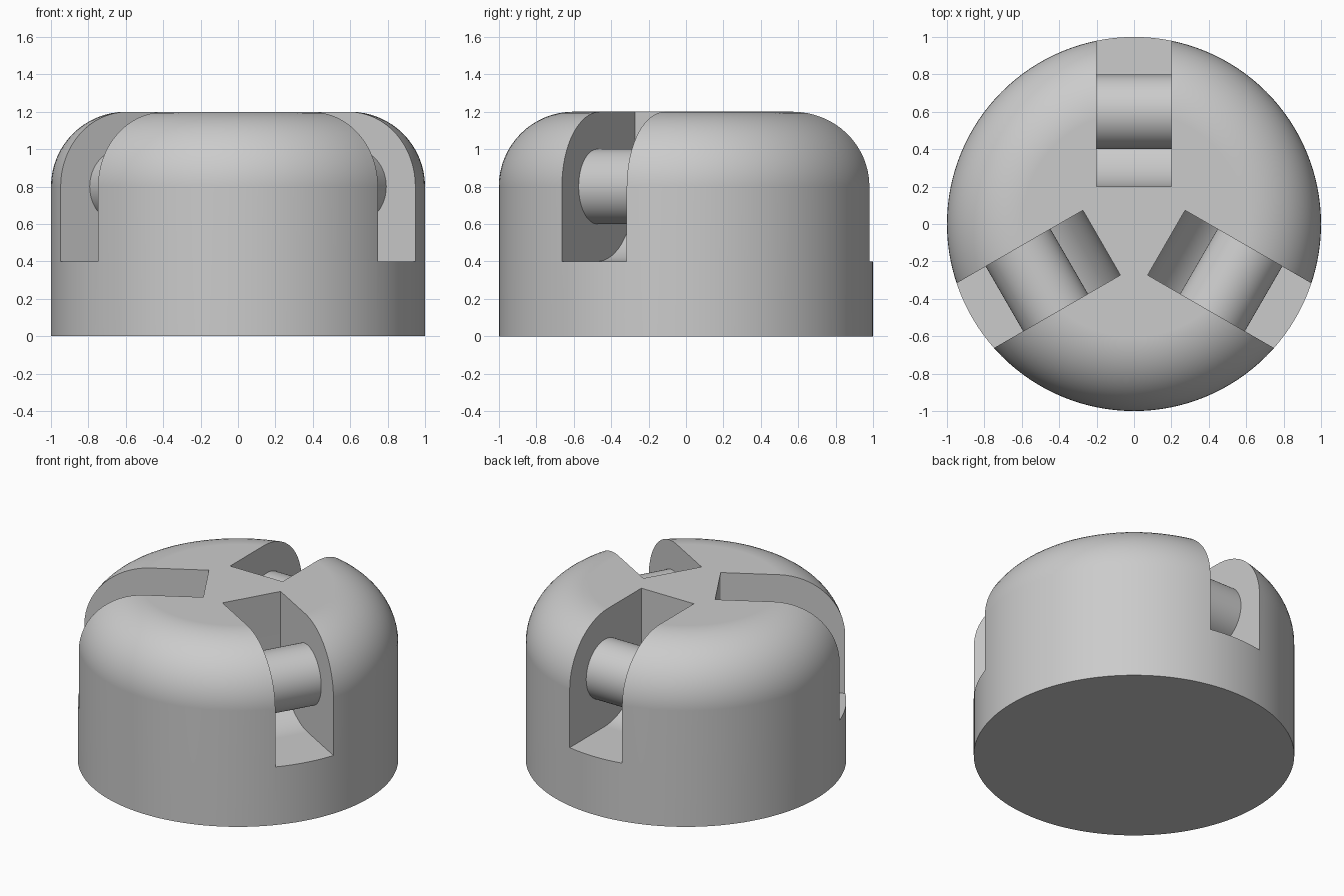
import bpy, bmesh
from math import radians, sin, cos, pi
from mathutils import Matrix, Vector

default = bpy.data.objects.get("Cube")
if default:
    bpy.data.objects.remove(default, do_unlink=True)

grey = bpy.data.materials.new("light_grey")
grey.use_nodes = True
COLOUR = (0.6, 0.6, 0.6, 1)
grey.diffuse_color = COLOUR
grey.node_tree.nodes["Principled BSDF"].inputs["Base Color"].default_value = COLOUR

HEIGHT, SLOT_WIDTH, ROUND = 1.2, 0.4, 0.4
BAR_R, BAR_Z = 0.6, 0.8          # bar distance from the axis, and height


def make_object(name, bm):
    bmesh.ops.recalc_face_normals(bm, faces=bm.faces[:])
    mesh = bpy.data.meshes.new(name)
    bm.to_mesh(mesh)
    bm.free()
    mesh.materials.append(grey)
    obj = bpy.data.objects.new(name, mesh)
    bpy.context.collection.objects.link(obj)
    return obj


def activate(obj):
    bpy.ops.object.select_all(action='DESELECT')
    obj.select_set(True)
    bpy.context.view_layer.objects.active = obj


# Body: a cylinder with a generously rounded top rim
bm = bmesh.new()
bmesh.ops.create_cone(bm, cap_ends=True, segments=128, radius1=1, radius2=1,
                      depth=HEIGHT, matrix=Matrix.Translation((0, 0, HEIGHT / 2)))
rim = [e for e in bm.edges if all(v.co.z > HEIGHT - 0.01 for v in e.verts)]
bmesh.ops.bevel(bm, geom=rim, offset=ROUND, offset_type='OFFSET', segments=16,
                profile=0.5, affect='EDGES')
body = make_object("body", bm)


def slot_cutter(name, turn):
    """Radial slot with a curved inner floor centred on the bar."""
    arc = [(BAR_R - ROUND * cos(a), BAR_Z - ROUND * sin(a))
           for a in (i * pi / 32 for i in range(17))]
    profile = arc + [(1.3, BAR_Z - ROUND), (1.3, 1.5), (BAR_R - ROUND, 1.5)]
    bm = bmesh.new()
    face = bm.faces.new([bm.verts.new((r, -SLOT_WIDTH / 2, z)) for r, z in profile])
    ext = bmesh.ops.extrude_face_region(bm, geom=[face])
    moved = [g for g in ext["geom"] if isinstance(g, bmesh.types.BMVert)]
    bmesh.ops.translate(bm, verts=moved, vec=Vector((0, SLOT_WIDTH, 0)))
    bm.transform(turn)
    return make_object(name, bm)


def cross_bar(name, turn):
    place = turn @ Matrix.Translation((BAR_R, 0, BAR_Z)) @ Matrix.Rotation(pi / 2, 4, 'X')
    bm = bmesh.new()
    bmesh.ops.create_cone(bm, cap_ends=True, segments=64, radius1=0.2, radius2=0.2,
                          depth=SLOT_WIDTH + 0.01, matrix=place)
    return make_object(name, bm)


# Three slots around the axis, each bridged by a round bar
parts = [body]
for label, angle in (("back", 90), ("front_right", 210), ("front_left", 330)):
    turn = Matrix.Rotation(radians(angle), 4, 'Z')
    cutter = slot_cutter(label + "_slot_cutter", turn)
    cutter.hide_render = True
    activate(body)
    cut = body.modifiers.new("slot", 'BOOLEAN')
    cut.operation, cut.solver, cut.object = 'DIFFERENCE', 'EXACT', cutter
    bpy.ops.object.modifier_apply(modifier=cut.name)
    bpy.data.objects.remove(cutter, do_unlink=True)
    parts.append(cross_bar(label + "_bar", turn))

# Smooth curved surfaces, crisp slot edges
for obj in parts:
    activate(obj)
    bpy.ops.object.shade_smooth_by_angle(angle=radians(30))
    weighted = obj.modifiers.new("weighted_normals", 'WEIGHTED_NORMAL')
    weighted.keep_sharp = True
